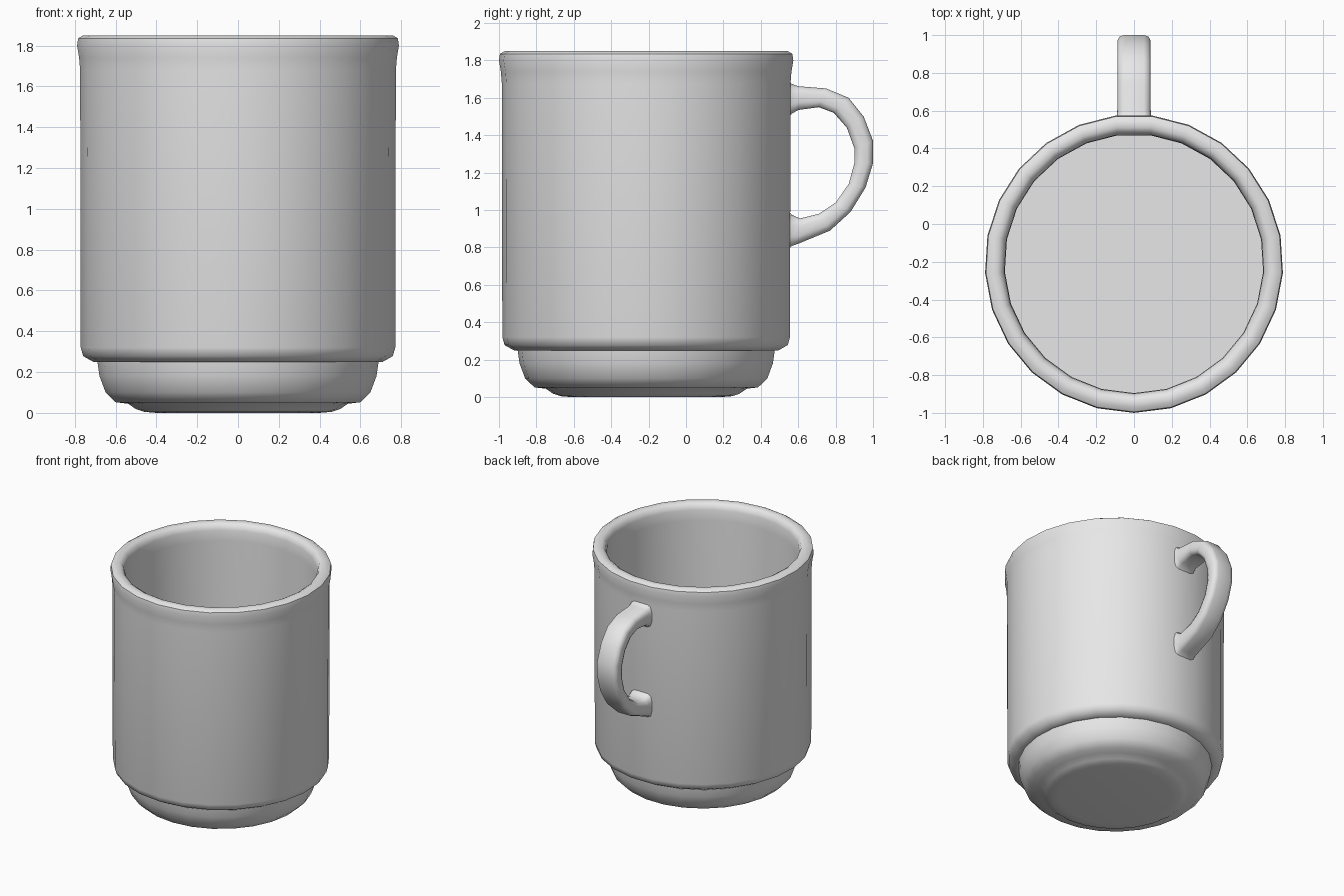
import bpy
import bmesh
import math
from mathutils import Vector

cube = bpy.data.objects.get("Cube")
if cube:
    bpy.data.objects.remove(cube, do_unlink=True)

grey = bpy.data.materials.new("glazed grey")
grey.use_nodes = True
COLOUR = (0.8, 0.8, 0.8, 1)
grey.diffuse_color = COLOUR
grey.node_tree.nodes["Principled BSDF"].inputs["Base Color"].default_value = COLOUR

SIDES = 25
CENTRE_Y = -0.21


def loft(name, rings, angle):
    """Skin a row of closed rings and cap both ends."""
    bm = bmesh.new()
    loops = [[bm.verts.new(p) for p in ring] for ring in rings]
    for a, b in zip(loops, loops[1:]):
        for i in range(len(a)):
            j = (i + 1) % len(a)
            bm.faces.new((a[i], a[j], b[j], b[i]))
    bm.faces.new(loops[0])
    bm.faces.new(loops[-1])
    bmesh.ops.recalc_face_normals(bm, faces=bm.faces)
    mesh = bpy.data.meshes.new(name)
    bm.to_mesh(mesh)
    bm.free()
    mesh.materials.append(grey)
    obj = bpy.data.objects.new(name, mesh)
    bpy.context.collection.objects.link(obj)
    bpy.ops.object.select_all(action='DESELECT')
    obj.select_set(True)
    bpy.context.view_layer.objects.active = obj
    bpy.ops.object.shade_smooth_by_angle(angle=math.radians(angle))
    return obj


def circle(radius, z):
    turns = [math.tau * i / SIDES for i in range(SIDES)]
    return [(radius * math.sin(t), CENTRE_Y - radius * math.cos(t), z) for t in turns]


# Cup: underside, stepped foot, outer wall, rounded rim, inner wall, floor
profile = [
    (0.40, 0.0), (0.46, 0.005), (0.50, 0.018), (0.54, 0.045), (0.60, 0.052),
    (0.65, 0.10), (0.68, 0.18), (0.69, 0.25),
    (0.71, 0.25), (0.76, 0.278), (0.772, 0.32),
    (0.775, 1.68), (0.78, 1.74), (0.79, 1.80), (0.785, 1.835), (0.76, 1.85),
    (0.725, 1.85), (0.70, 1.835), (0.688, 1.80), (0.685, 1.72), (0.685, 0.30),
]
loft("cup", [circle(r, z) for r, z in profile], 50)

# Handle: outer and inner edge points (y, z), from the top joint to the lower one
outer = [(0.545, 1.70), (0.565, 1.675), (0.60, 1.662), (0.75, 1.65), (0.87, 1.60),
         (0.95, 1.50), (1.0, 1.37), (1.0, 1.25), (0.96, 1.12), (0.88, 0.99),
         (0.77, 0.89), (0.60, 0.82), (0.565, 0.808), (0.545, 0.785)]
inner = [(0.545, 1.49), (0.565, 1.515), (0.60, 1.535), (0.71, 1.55), (0.79, 1.52),
         (0.86, 1.44), (0.90, 1.33), (0.90, 1.25), (0.87, 1.14), (0.80, 1.04),
         (0.71, 0.98), (0.61, 0.955), (0.565, 0.975), (0.545, 1.0)]
flare = {0: 0.098, 1: 0.092}

# Rounded rectangle section: (across the width, from inner to outer edge)
corner = [(1, 0.3), (1, 0.7), (0.88, 0.92), (0.6, 1)]
section = corner + [(-u, v) for u, v in reversed(corner)]
section += [(u, 1 - v) for u, v in [(-0.6, 1), (-0.88, 0.92), (0.88, 0.92), (0.6, 1)][:2]]
section += [(0.6, 0), (0.88, 0.08)]

rings = []
for i, (o, n) in enumerate(zip(outer, inner)):
    half = flare.get(min(i, len(outer) - 1 - i), 0.088)
    a, b = Vector((0, *n)), Vector((0, *o))
    # Order the lower edge so the ring runs round without crossing
    ring = section[:8] + [(-0.88, 0.08), (-0.6, 0), (0.6, 0), (0.88, 0.08)]
    rings.append([a.lerp(b, v) + Vector((u * half, 0, 0)) for u, v in ring])
loft("handle", rings, 60)
